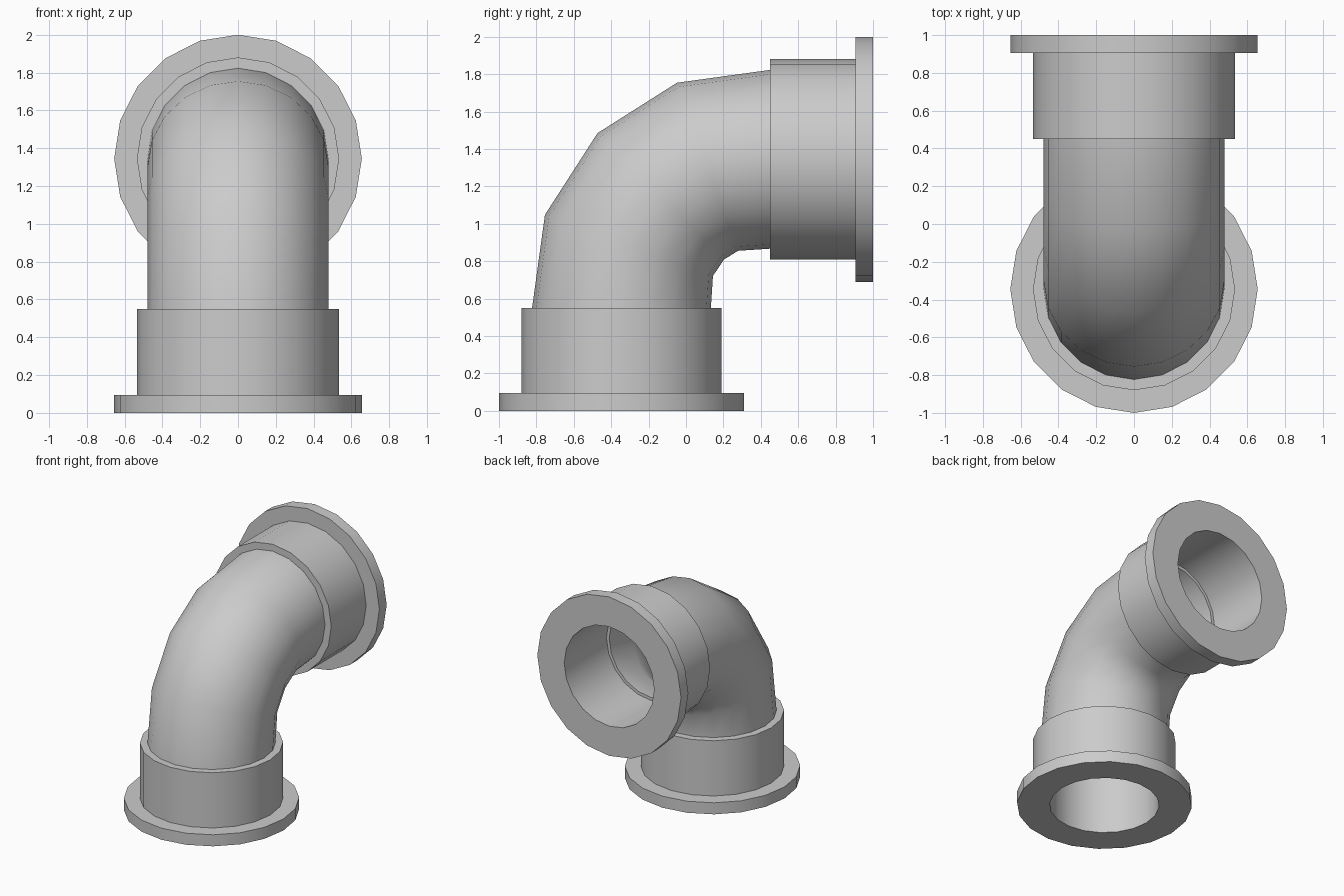
import bpy
import bmesh
from math import sin, cos, pi, radians
from mathutils import Vector

SIDES = 20

cube = bpy.data.objects.get("Cube")
if cube:
    bpy.data.objects.remove(cube, do_unlink=True)

# Single plain grey
grey = bpy.data.materials.new("pipe_grey")
grey.use_nodes = True
colour = (0.6, 0.6, 0.6, 1)
grey.diffuse_color = colour
grey.node_tree.nodes["Principled BSDF"].inputs["Base Color"].default_value = colour


def hollow_part(name, rings):
    """Bridge a closed loop of rings, each (y, z, tilt in degrees, radius)."""
    bm = bmesh.new()
    loops = []
    for y, z, tilt, radius in rings:
        t = radians(tilt)
        outward = Vector((0, -cos(t), sin(t)))
        side = Vector((1, 0, 0))
        loop = []
        for i in range(SIDES):
            a = 2 * pi * i / SIDES
            offset = radius * (cos(a) * outward + sin(a) * side)
            loop.append(bm.verts.new(Vector((0, y, z)) + offset))
        loops.append(loop)
    for k, low in enumerate(loops):
        high = loops[(k + 1) % len(loops)]
        for i in range(SIDES):
            j = (i + 1) % SIDES
            bm.faces.new((low[i], low[j], high[j], high[i]))
    bmesh.ops.recalc_face_normals(bm, faces=bm.faces)
    mesh = bpy.data.meshes.new(name)
    bm.to_mesh(mesh)
    bm.free()
    mesh.materials.append(grey)
    obj = bpy.data.objects.new(name, mesh)
    bpy.context.collection.objects.link(obj)
    bpy.ops.object.select_all(action="DESELECT")
    obj.select_set(True)
    bpy.context.view_layer.objects.active = obj
    bpy.ops.object.shade_smooth_by_angle(angle=radians(32))
    return obj


# Flanged sockets: profile as (radius, distance from the mouth)
FLANGE, COLLAR, BORE = 0.655, 0.535, 0.41
AXIS_Y, AXIS_Z = -0.345, 1.345
profile = [(BORE, 0), (FLANGE, 0), (FLANGE, 0.095),
           (COLLAR, 0.095), (COLLAR, 0.55), (BORE, 0.55)]
hollow_part("bottom_socket", [(AXIS_Y, d, 0, r) for r, d in profile])
hollow_part("back_socket", [(1 - d, AXIS_Z, 90, r) for r, d in profile])

# Elbow: outer skin forward, then the bore backward
path = [(AXIS_Y, 0.55, 0), (-0.305, 0.885, 20), (-0.135, 1.147, 45),
        (0.115, 1.305, 70), (0.45, AXIS_Z, 90)]
outer = [(*p, 0.478) for p in path]
inner = [(*p, 0.385) for p in reversed(path)]
hollow_part("elbow_pipe", outer + inner)
